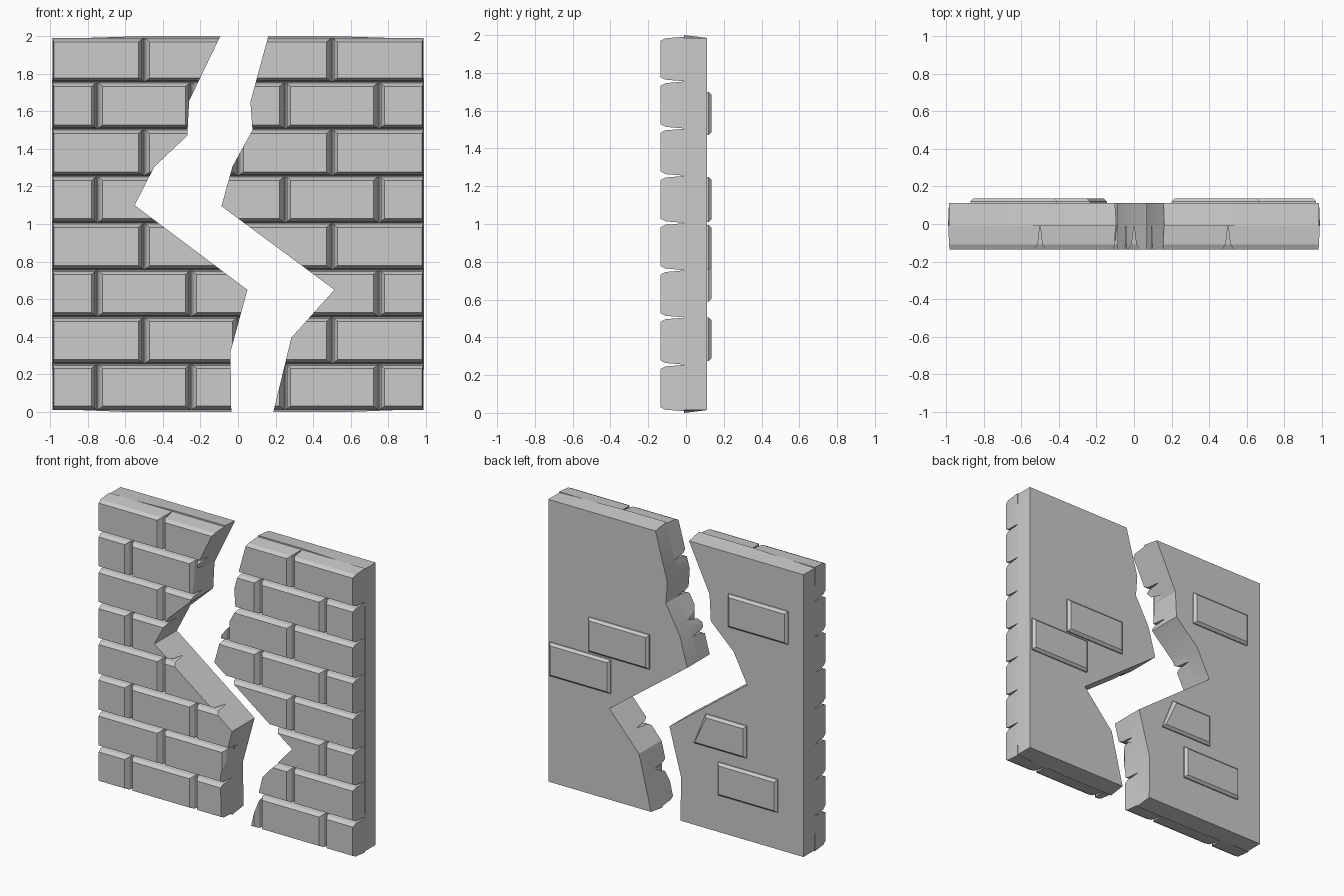
import bpy, bmesh

if "Cube" in bpy.data.objects:
    bpy.data.objects.remove(bpy.data.objects["Cube"], do_unlink=True)

FRONT, CORE, BACK, RELIEF = -0.136, -0.01, 0.112, 0.136
HALF, LOW, HIGH = 0.988, 0.008, 1.992

stone = bpy.data.materials.new("stone_grey")
stone.use_nodes = True
GREY = (0.6, 0.6, 0.6, 1)
stone.diffuse_color = GREY
stone.node_tree.nodes["Principled BSDF"].inputs["Base Color"].default_value = GREY


def loft(bm, rings):
    """Closed solid through matching rings of points."""
    loops = [[bm.verts.new(p) for p in ring] for ring in rings]
    for a, b in zip(loops, loops[1:]):
        for i in range(len(a)):
            j = (i + 1) % len(a)
            bm.faces.new((a[i], a[j], b[j], b[i]))
    bm.faces.new(loops[0])
    bm.faces.new(loops[-1])


def finish(bm, name):
    bmesh.ops.recalc_face_normals(bm, faces=bm.faces)
    mesh = bpy.data.meshes.new(name)
    bm.to_mesh(mesh)
    bm.free()
    mesh.materials.append(stone)
    obj = bpy.data.objects.new(name, mesh)
    bpy.context.collection.objects.link(obj)
    return obj


def rect(l, r, b, t, y, slant=0):
    return [(l, y, b), (r, y, b), (r - slant, y, t), (l, y, t)]


# Wall core: the outline bulges slightly at its middle depth
bm = bmesh.new()
bulge = [(-0.985, 0.015), (-0.6, 0), (0.6, 0), (0.985, 0.015), (0.99, 0.3), (0.99, 1.7),
         (0.985, 1.985), (0.5, 2), (-0.5, 2), (-0.985, 1.985), (-0.99, 1.7), (-0.99, 0.3)]
flat = [(max(-0.985, min(0.985, x)), max(0.015, min(1.985, z))) for x, z in bulge]
loft(bm, [[(x, CORE, z) for x, z in bulge], [(x, BACK, z) for x, z in flat]])
core = finish(bm, "wall_core")

# Front bricks in running bond, bevelled towards narrow grooves
bm = bmesh.new()
for row in range(8):
    joints = [-0.5, 0, 0.5] if row % 2 else [-0.75, -0.25, 0.25, 0.75]
    edges = [-HALF] + joints + [HALF]
    b = LOW if row == 0 else row * 0.25 + 0.005
    t = HIGH if row == 7 else (row + 1) * 0.25 + 0.005
    for l, r in zip(edges, edges[1:]):
        rings = []
        for y, side, level in ((CORE, 0.001, 0.001), (-0.108, 0.012, 0.009), (FRONT, 0.03, 0.023)):
            left = side * (0.25 if l == -HALF else 1)
            right = side * (0.25 if r == HALF else 1)
            rings.append(rect(l + left, r - right, b + level, t - level, y))
        loft(bm, rings)
bricks = finish(bm, "front_bricks")

# Jagged crack running from top to bottom
left_edge = [(-0.07, 2.05), (-0.26, 1.655), (-0.27, 1.47), (-0.445, 1.305), (-0.55, 1.1),
             (0.05, 0.65), (-0.04, 0.32), (-0.035, -0.05)]
right_edge = [(0.175, 2.05), (0.066, 1.65), (0.077, 1.5), (-0.03, 1.305), (-0.088, 1.095),
              (0.513, 0.65), (0.284, 0.395), (0.176, -0.05)]
outline = left_edge + right_edge[::-1]
bm = bmesh.new()
loft(bm, [[(x, y, z) for x, z in outline] for y in (-0.3, 0.3)])
crack = finish(bm, "crack_cutter")
crack.hide_render = True

for obj in (core, bricks):
    cut = obj.modifiers.new("crack", 'BOOLEAN')
    cut.operation = 'DIFFERENCE'
    cut.solver = 'EXACT'
    cut.object = crack
    bpy.context.view_layer.objects.active = obj
    bpy.ops.object.modifier_apply(modifier="crack")
bpy.data.objects.remove(crack, do_unlink=True)

# Raised bricks on the back; one has a broken, slanted end
bm = bmesh.new()
for l, r, b, t, slant in ((0.2, 0.67, 1.01, 1.25, 0), (0.5, 0.97, 0.76, 0.995, 0),
                          (-0.87, -0.41, 1.47, 1.7, 0), (-0.79, -0.33, 0.275, 0.505, 0),
                          (-0.55, -0.145, 0.59, 0.815, 0.09)):
    loft(bm, [rect(l + i, r - i, b + i, t - i, y, slant)
              for y, i in ((BACK - 0.01, 0), (0.12, 0), (RELIEF, 0.016))])
raised = finish(bm, "back_bricks")

# Smooth only the gentle bulge, keep brick edges crisp
bpy.ops.object.select_all(action='DESELECT')
for obj in (core, bricks, raised):
    obj.select_set(True)
bpy.context.view_layer.objects.active = core
bpy.ops.object.shade_smooth_by_angle(angle=0.35)
